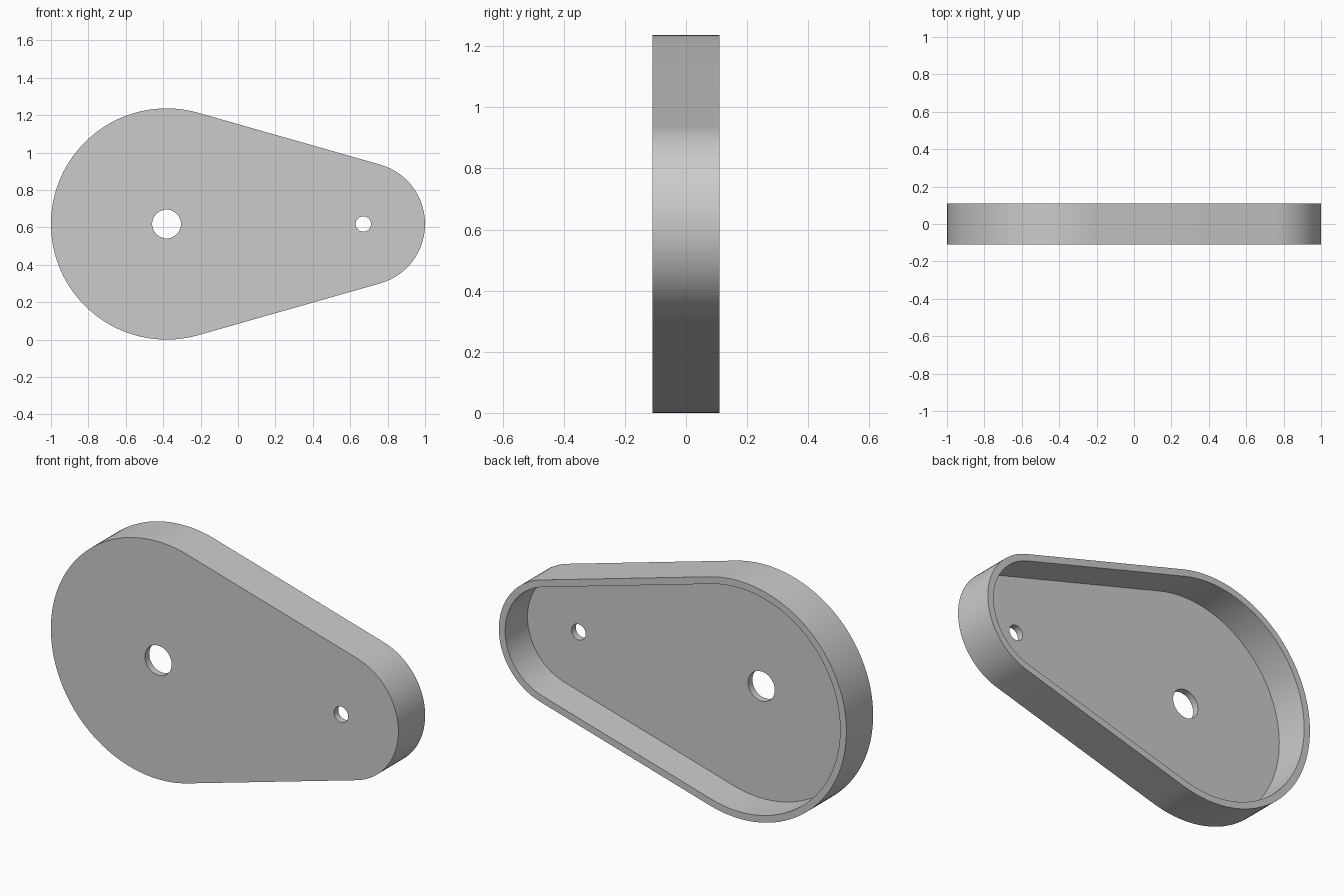
import bpy
import bmesh
from math import asin, cos, sin, pi

cube = bpy.data.objects.get("Cube")
if cube:
    bpy.data.objects.remove(cube)

BIG_X, BIG_R = -0.382, 0.618
SMALL_X, SMALL_R = 0.67, 0.33
MID_Z = BIG_R
FRONT, BACK = -0.11, 0.11
WALL = 0.036
FLOOR = FRONT + WALL


def arc(cx, radius, start, end, steps):
    """Points in the x-z plane along an arc, both ends included."""
    angles = [start + (end - start) * i / steps for i in range(steps + 1)]
    return [(cx + radius * cos(a), MID_Z + radius * sin(a)) for a in angles]


def teardrop(inset):
    """Two arcs joined by their shared tangent lines."""
    tilt = asin((BIG_R - SMALL_R) / (SMALL_X - BIG_X))
    top = pi / 2 - tilt
    return (arc(SMALL_X, SMALL_R - inset, -top, top, 40)
            + arc(BIG_X, BIG_R - inset, top, 2 * pi - top, 72))


def circle(cx, radius):
    return arc(cx, radius, 0, 2 * pi, 48)[:-1]


bm = bmesh.new()


def ring(points, y):
    """Closed loop of edges at depth y."""
    verts = [bm.verts.new((x, y, z)) for x, z in points]
    edges = [bm.edges.new((v, verts[i - 1])) for i, v in enumerate(verts)]
    return verts, edges


def bridge(a, b):
    """Band of quads between two matching rings."""
    for i in range(len(a[0])):
        bm.faces.new((a[0][i - 1], a[0][i], b[0][i], b[0][i - 1]))


def fill(rings, normal_y):
    """Flat face bounded by the first ring, with the others as holes."""
    bmesh.ops.triangle_fill(bm, edges=[e for r in rings for e in r[1]],
                            use_beauty=True, normal=(0, normal_y, 0))


# Outer wall, rim and inner wall
outer_front = ring(teardrop(0), FRONT)
outer_back = ring(teardrop(0), BACK)
inner_back = ring(teardrop(WALL), BACK)
inner_floor = ring(teardrop(WALL), FLOOR)
bridge(outer_front, outer_back)
bridge(outer_back, inner_back)
bridge(inner_back, inner_floor)

# Shaft holes through the front plate
front_rings, floor_rings = [outer_front], [inner_floor]
for cx, radius in ((BIG_X, 0.077), (SMALL_X, 0.041)):
    front_hole = ring(circle(cx, radius), FRONT)
    floor_hole = ring(circle(cx, radius), FLOOR)
    bridge(front_hole, floor_hole)
    front_rings.append(front_hole)
    floor_rings.append(floor_hole)

# Front plate, outside and inside
fill(front_rings, -1)
fill(floor_rings, 1)
bmesh.ops.recalc_face_normals(bm, faces=bm.faces)

mesh = bpy.data.meshes.new("cover_shell")
bm.to_mesh(mesh)
bm.free()
cover = bpy.data.objects.new("cover_shell", mesh)
bpy.context.collection.objects.link(cover)

# Plain grey material
grey = bpy.data.materials.new("plain_grey")
grey.use_nodes = True
grey.diffuse_color = (0.6, 0.6, 0.6, 1)
grey.node_tree.nodes["Principled BSDF"].inputs["Base Color"].default_value = (0.6, 0.6, 0.6, 1)
mesh.materials.append(grey)

# Smooth curved walls, crisp rims
bpy.ops.object.select_all(action="DESELECT")
cover.select_set(True)
bpy.context.view_layer.objects.active = cover
bpy.ops.object.shade_smooth_by_angle(angle=pi / 6)
